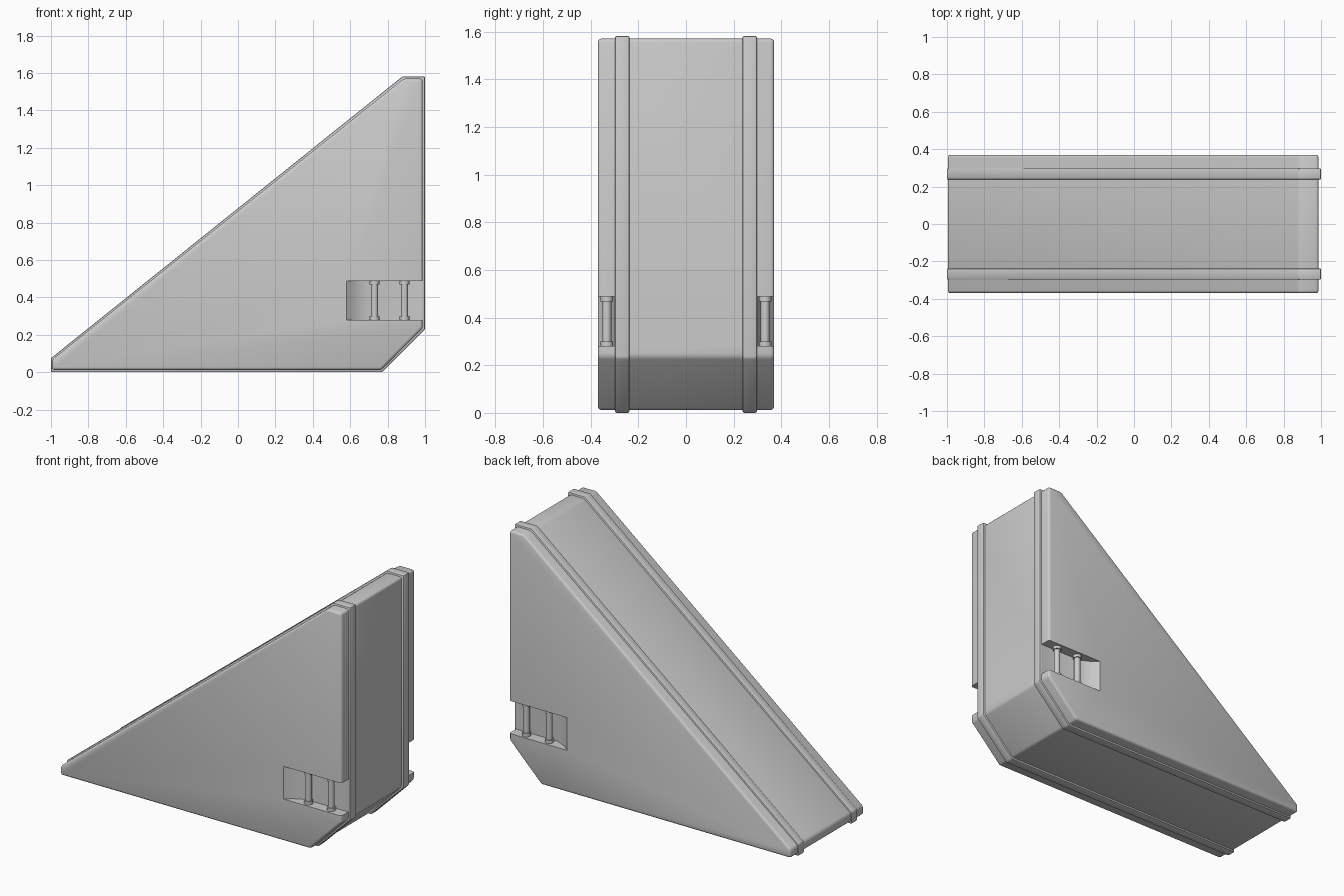
import bpy, bmesh
from math import radians
from mathutils import Vector

cube = bpy.data.objects.get("Cube")
if cube:
    bpy.data.objects.remove(cube, do_unlink=True)

grey = bpy.data.materials.new("plain_grey")
grey.use_nodes = True
colour = (0.6, 0.6, 0.6, 1)
grey.diffuse_color = colour
grey.node_tree.nodes["Principled BSDF"].inputs["Base Color"].default_value = colour


def prism(name, outline, axis, start, end):
    """Extrude a closed outline along y (outline in x, z) or z (outline in x, y)."""
    place = (lambda p, d: (p[0], d, p[1])) if axis == "y" else (lambda p, d: (p[0], p[1], d))
    bm = bmesh.new()
    face = bm.faces.new([bm.verts.new(place(p, start)) for p in outline])
    grown = bmesh.ops.extrude_face_region(bm, geom=[face])["geom"]
    offset = Vector(place((0, 0), end - start))
    bmesh.ops.translate(bm, vec=offset, verts=[g for g in grown if isinstance(g, bmesh.types.BMVert)])
    bmesh.ops.recalc_face_normals(bm, faces=bm.faces)
    mesh = bpy.data.meshes.new(name)
    bm.to_mesh(mesh)
    bm.free()
    mesh.materials.append(grey)
    obj = bpy.data.objects.new(name, mesh)
    bpy.context.collection.objects.link(obj)
    return obj


def activate(obj):
    bpy.ops.object.select_all(action="DESELECT")
    obj.select_set(True)
    bpy.context.view_layer.objects.active = obj


def bevel(obj, width, segments):
    mod = obj.modifiers.new("rounded_edges", "BEVEL")
    mod.width = width
    mod.segments = segments
    mod.limit_method = "ANGLE"
    mod.angle_limit = radians(25)
    activate(obj)
    bpy.ops.object.modifier_apply(modifier=mod.name)


def smooth(obj):
    activate(obj)
    bpy.ops.object.shade_smooth_by_angle(angle=radians(35))


# Wedge body
body = prism("wedge_body", [(-0.995, 0.012), (0.765, 0.012), (0.987, 0.235),
                            (0.987, 1.57), (0.885, 1.57), (-0.995, 0.067)], "y", -0.37, 0.37)
bevel(body, 0.015, 3)

band_outline = [(-1, 0), (0.77, 0), (1, 0.23), (1, 1.582), (0.88, 1.582), (-1, 0.075)]
niche_outline = [(0.58, 0.37), (0.62, 0.335), (0.69, 0.30), (1.1, 0.30), (1.1, 0.45), (0.58, 0.45)]

for side, label in ((-1, "front"), (1, "back")):
    # Raised band wrapped around the wedge
    band = prism(label + "_band", band_outline, "y", side * 0.237, side * 0.298)
    bevel(band, 0.008, 2)
    smooth(band)

    # Corner niche with a sloping inner end
    cutter = prism(label + "_niche_cutter", [(x, side * y) for x, y in niche_outline],
                   "z", 0.28, 0.488)
    cutter.hide_render = True
    cut = body.modifiers.new("niche", "BOOLEAN")
    cut.operation = "DIFFERENCE"
    cut.object = cutter
    activate(body)
    bpy.ops.object.modifier_apply(modifier=cut.name)
    bpy.data.objects.remove(cutter, do_unlink=True)

    # Two posts with collars standing in the niche
    for number, x in enumerate((0.73, 0.89), 1):
        for part, radius, z, height in (("post", 0.019, 0.384, 0.208),
                                        ("lower_collar", 0.026, 0.29, 0.02),
                                        ("upper_collar", 0.026, 0.478, 0.02)):
            bpy.ops.mesh.primitive_cylinder_add(vertices=20, radius=radius, depth=height,
                                                location=(x, side * 0.332, z))
            post = bpy.context.object
            post.name = f"{label}_{part}_{number}"
            post.data.materials.append(grey)
            smooth(post)

smooth(body)
